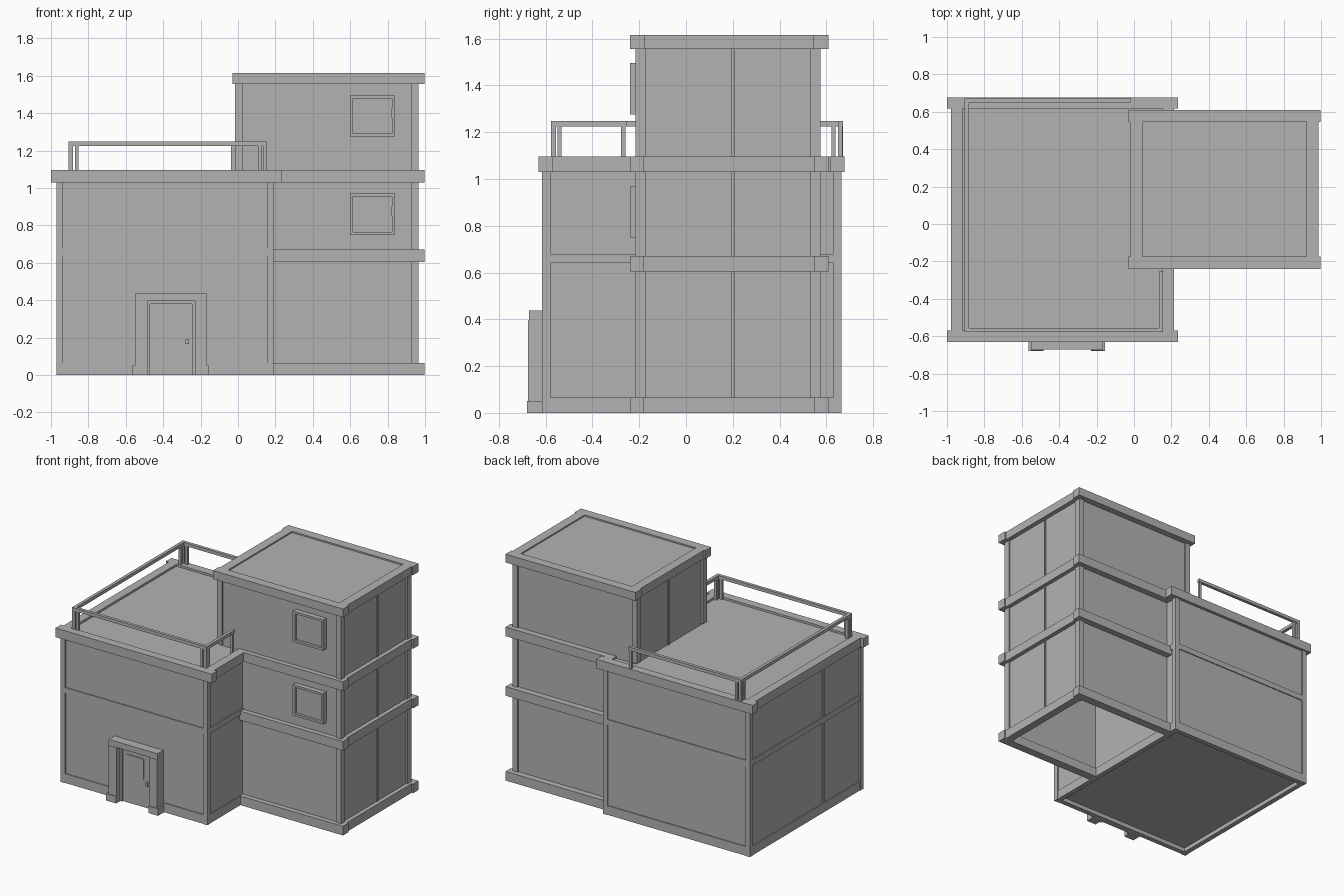
import bpy

cube = bpy.data.objects.get("Cube")
if cube:
    bpy.data.objects.remove(cube)

grey = bpy.data.materials.new("plain grey")
grey.use_nodes = True
COLOUR = (0.45, 0.45, 0.45, 1)
grey.diffuse_color = COLOUR
grey.node_tree.nodes["Principled BSDF"].inputs["Base Color"].default_value = COLOUR


def box(name, x, y, z):
    """Box from (low, high) pairs on each axis."""
    spans = (x, y, z)
    bpy.ops.mesh.primitive_cube_add(size=1, location=[(a + b) / 2 for a, b in spans])
    ob = bpy.context.object
    ob.name = name
    ob.scale = [b - a for a, b in spans]
    bpy.ops.object.transform_apply(location=False, rotation=False, scale=True)
    ob.data.materials.append(grey)
    return ob


def ring(name, x, y, z, wide, inset=0.0):
    """Four bars around a rectangle; the side bars can sit back a little."""
    for label, span in (("front", (y[0], y[0] + wide)), ("back", (y[1] - wide, y[1]))):
        box(f"{name}_{label}", x, span, z)
    inner = (y[0] + wide, y[1] - wide)
    box(f"{name}_right", (x[0] + inset, x[0] + inset + wide), inner, z)
    box(f"{name}_left", (x[1] - inset - wide, x[1] - inset), inner, z)


def corners(name, x, y, z, wide):
    """Square posts at four corners."""
    for a in (x[0], x[1] - wide):
        for b in (y[0], y[1] - wide):
            box(name, (a, a + wide), (b, b + wide), z)


# Main block: recessed walls inside a frame of posts and beams
MX, MY = (-0.97, 0.19), (-0.615, 0.665)
box("main_walls", (-0.96, 0.18), (-0.605, 0.655), (0.03, 1.08))
corners("main_corner_post", MX, MY, (0, 1.03), 0.035)
ring("main_base", (-0.967, 0.187), (-0.612, 0.662), (0, 0.065), 0.035)
ring("main_floor_beam", (-0.967, 0.187), (-0.612, 0.662), (0.64, 0.68), 0.035)
box("main_side_post", (-0.967, -0.94), (-0.18, -0.16), (0.03, 1.03))
ring("main_cornice", (-1, 0.235), (-0.63, 0.677), (1.03, 1.095), 0.06, 0.022)

# Tower: thin walls, open underneath
TX, TY = (-0.015, 0.965), (-0.215, 0.575)
box("tower_front_wall", (0.0, 0.955), (-0.205, -0.19), (0.03, 1.56))
box("tower_back_wall", (0.0, 0.955), (0.55, 0.565), (0.03, 1.56))
box("tower_left_wall", (0.94, 0.955), (-0.2, 0.56), (0.03, 1.56))
box("tower_right_wall", (0.0, 0.015), (-0.2, 0.56), (1.05, 1.56))
box("tower_ceiling", (0.0, 0.95), (-0.2, 0.56), (1.04, 1.08))
box("tower_roof", (0.0, 0.955), (-0.2, 0.56), (1.56, 1.605))
for y in ((-0.215, -0.17), (0.53, 0.575)):
    box("tower_outer_post", (0.925, 0.965), y, (0, 1.56))
    box("tower_roof_post", (-0.015, 0.025), y, (1.09, 1.56))
box("tower_side_post", (0.94, 0.962), (0.195, 0.21), (0.03, 1.56))
box("tower_roof_side_post", (-0.008, 0.01), (0.195, 0.21), (1.08, 1.56))

# Tower bands, which start at the main block below its roof
for name, z in (("base", (0, 0.065)), ("floor", (0.605, 0.67)), ("upper", (1.03, 1.095))):
    box(f"tower_{name}_band_front", (0.18, 0.997), (-0.24, -0.18), z)
    box(f"tower_{name}_band_back", (0.18, 0.997), (0.55, 0.61), z)
    box(f"tower_{name}_band_side", (0.93, 0.985), (-0.18, 0.55), z)
ring("tower_cornice", (-0.03, 0.997), (-0.24, 0.61), (1.555, 1.615), 0.065, 0.01)

# Windows with frame, pane and catch
for z in (0.75, 1.275):
    x0, x1, top = 0.6, 0.84, z + 0.22
    box("window_pane", (x0, x1), (-0.222, -0.2), (z, top))
    for x in ((x0, x0 + 0.016), (x1 - 0.016, x1)):
        box("window_jamb", x, (-0.24, -0.2), (z, top))
    for low in (z, top - 0.016):
        box("window_rail", (x0 + 0.016, x1 - 0.016), (-0.24, -0.2), (low, low + 0.016))
    box("window_catch", (0.822, 0.832), (-0.238, -0.22), (z + 0.1, z + 0.15))

# Entrance: pillars on plinths, lintel, frame and door
for x, px in (((-0.55, -0.485), (-0.565, -0.485)), ((-0.23, -0.165), (-0.23, -0.155))):
    box("door_pillar", x, (-0.675, -0.6), (0, 0.395))
    box("door_plinth", px, (-0.68, -0.6), (0, 0.05))
box("door_lintel", (-0.55, -0.165), (-0.672, -0.6), (0.395, 0.437))
for x in ((-0.485, -0.47), (-0.245, -0.23)):
    box("door_frame_side", x, (-0.635, -0.6), (0, 0.395))
box("door_frame_top", (-0.47, -0.245), (-0.635, -0.6), (0.38, 0.395))
box("door", (-0.47, -0.245), (-0.624, -0.6), (0, 0.38))
box("door_panel", (-0.435, -0.305), (-0.63, -0.62), (0.2, 0.345))
box("door_handle", (-0.28, -0.262), (-0.645, -0.62), (0.165, 0.19))

# Roof railing: top bars with paired posts at the corners
RAIL = (1.225, 1.248)
box("railing_front", (-0.905, 0.155), (-0.578, -0.556), RAIL)
box("railing_right", (-0.905, -0.883), (-0.578, 0.672), RAIL)
box("railing_back", (-0.905, -0.015), (0.65, 0.672), RAIL)
box("railing_left", (0.133, 0.155), (-0.578, -0.255), RAIL)
UP = (1.07, 1.226)
for x, y in ((-0.905, -0.578), (-0.905, 0.65), (0.133, -0.578)):
    box("railing_corner_post", (x, x + 0.022), (y, y + 0.022), UP)
for x, y in ((-0.872, -0.578), (-0.872, 0.65), (0.108, -0.578), (-0.037, 0.65),
             (-0.905, -0.55), (-0.905, 0.622), (0.133, -0.55), (0.133, -0.277)):
    box("railing_post", (x, x + 0.018), (y, y + 0.018), UP)
